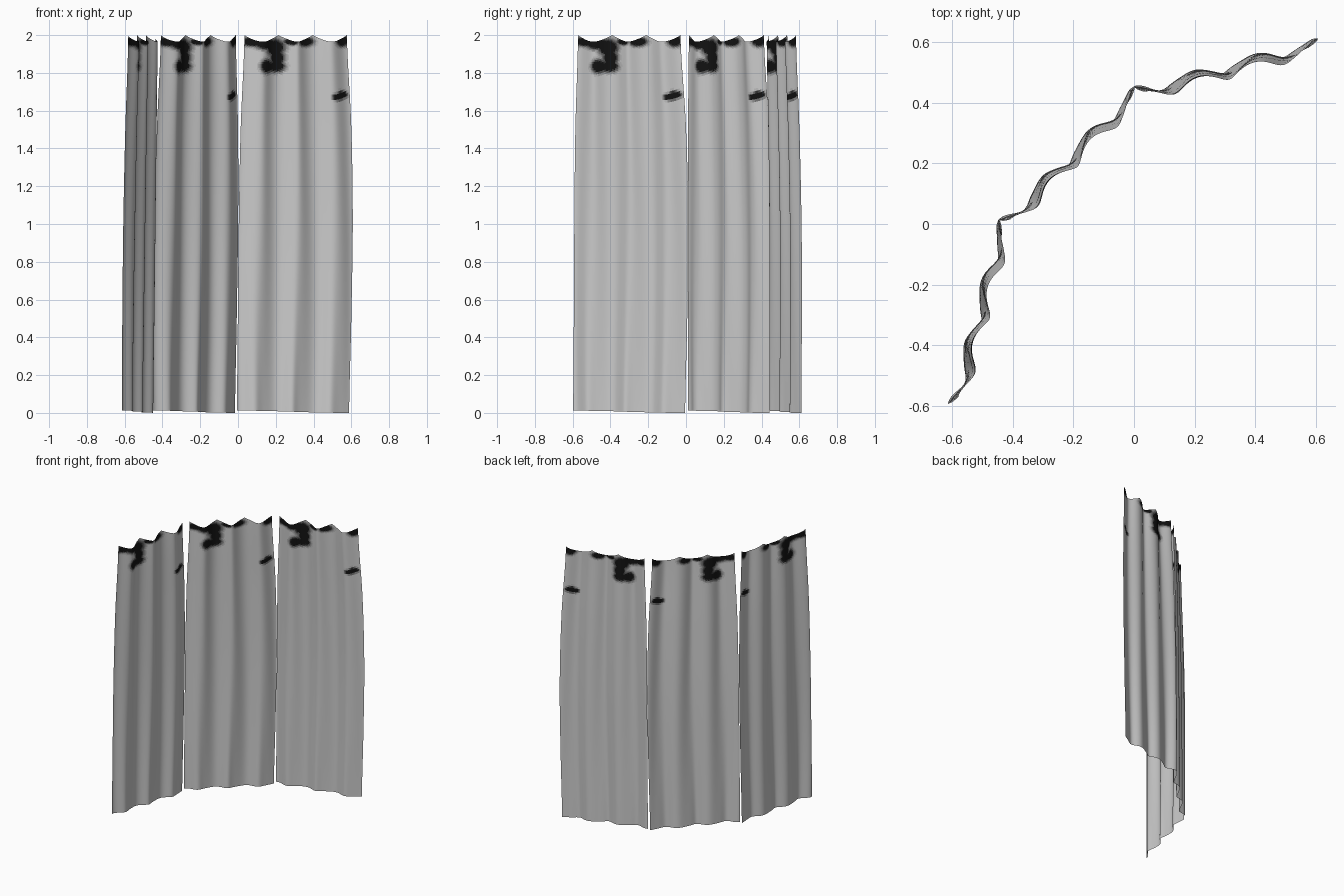
import bpy, bmesh, math
from mathutils import Matrix, Vector

if "Cube" in bpy.data.objects:
    bpy.data.objects.remove(bpy.data.objects["Cube"])

NU, NV = 90, 110

# grey ramp for the dark stained cloth along the top
mats = []
GREYS = (0.5, 0.38, 0.27, 0.17, 0.09, 0.03, 0.006)
for i, g in enumerate(GREYS):
    m = bpy.data.materials.new(f"stain_{i}")
    m.diffuse_color = (g, g, g, 1)
    m.use_nodes = True
    m.node_tree.nodes["Principled BSDF"].inputs["Base Color"].default_value = m.diffuse_color
    mats.append(m)

# stains: position across, height, radius across, radius up
STAINS = [(0.08, 1.965, 0.13, 0.028), (0.2, 1.955, 0.13, 0.035), (0.3, 1.935, 0.09, 0.05),
          (0.32, 1.88, 0.065, 0.05), (0.31, 1.835, 0.08, 0.035), (0.22, 1.835, 0.08, 0.04),
          (0.6, 1.965, 0.08, 0.028), (0.95, 1.97, 0.07, 0.035), (0.44, 1.965, 0.08, 0.02),
          (0.93, 1.685, 0.055, 0.022), (0.88, 1.672, 0.065, 0.02)]


def stain(s, z):
    return max(math.exp(-((((s - a) / ra) ** 2 + ((z - b) / rb) ** 2) ** 1.4))
               for a, b, ra, rb in STAINS)


def interp(table, z):
    # smooth curve through values given at z = 0, 0.5, 1, 1.5, 2
    i = min(int(z / 0.5), 3)
    t = z / 0.5 - i
    p = [table[max(0, min(4, k))] for k in (i - 1, i, i + 1, i + 2)]
    return p[1] + 0.5 * t * (p[2] - p[0] + t * (2 * p[0] - 5 * p[1] + 4 * p[2] - p[3]
                             + t * (3 * (p[1] - p[2]) + p[3] - p[0])))


LEFT = (-0.312, -0.308, -0.304, -0.296, -0.278)
RIGHT = (0.302, 0.314, 0.321, 0.311, 0.283)
LEAN = (-0.004, -0.007, -0.011, -0.019, -0.030)


def cloth_point(s, v):
    # scalloped top edge hanging from four hooks, almost straight hem
    top = 2 - 0.035 * abs(math.sin(3 * math.pi * s)) ** 0.9
    hem = 0.006 + 0.006 * math.cos(math.pi * s)
    z = hem + (top - hem) * v
    left, right = interp(LEFT, z), interp(RIGHT, z)
    u = left + (right - left) * s
    # vertical folds that drift a little on the way down
    a = 6 * math.pi * s + (1 - v) * 0.2 * math.sin(5 * v + 4 * s)
    n = 0.017 * math.cos(a) - 0.003 + interp(LEAN, z)
    n += 0.003 * (1 - v) * math.sin(2 * a + 3 * v)
    u += 0.010 * math.sin(a) * math.sin(math.pi * s)
    return Vector((u, n, z))


def curtain(name, angle):
    bm = bmesh.new()
    # rows are packed closer together near the scalloped top
    rows = [[bm.verts.new(cloth_point(i / NU, 1 - (1 - j / NV) ** 1.5))
             for i in range(NU + 1)] for j in range(NV + 1)]
    for j in range(NV):
        for i in range(NU):
            f = bm.faces.new((rows[j][i], rows[j][i + 1], rows[j + 1][i + 1], rows[j + 1][i]))
            f.smooth = True
            d = stain((i + 0.5) / NU, f.calc_center_median().z)
            f.material_index = 0 if d < 0.1 else min(len(GREYS), 1 + int((d - 0.1) * 10))
    # the panels stand on an arc around the front right corner
    bm.transform(Matrix.Translation((0.6, -0.6, 0)) @ Matrix.Rotation(math.radians(angle), 4, 'Z')
                 @ Matrix.Translation((0, 1.164, 0)))
    me = bpy.data.meshes.new(name)
    bm.to_mesh(me)
    bm.free()
    me.materials.append(None)
    for m in mats:
        me.materials.append(m)
    ob = bpy.data.objects.new(name, me)
    bpy.context.collection.objects.link(ob)


for name, angle in (("curtain_right", 15), ("curtain_middle", 45), ("curtain_left", 75)):
    curtain(name, angle)
